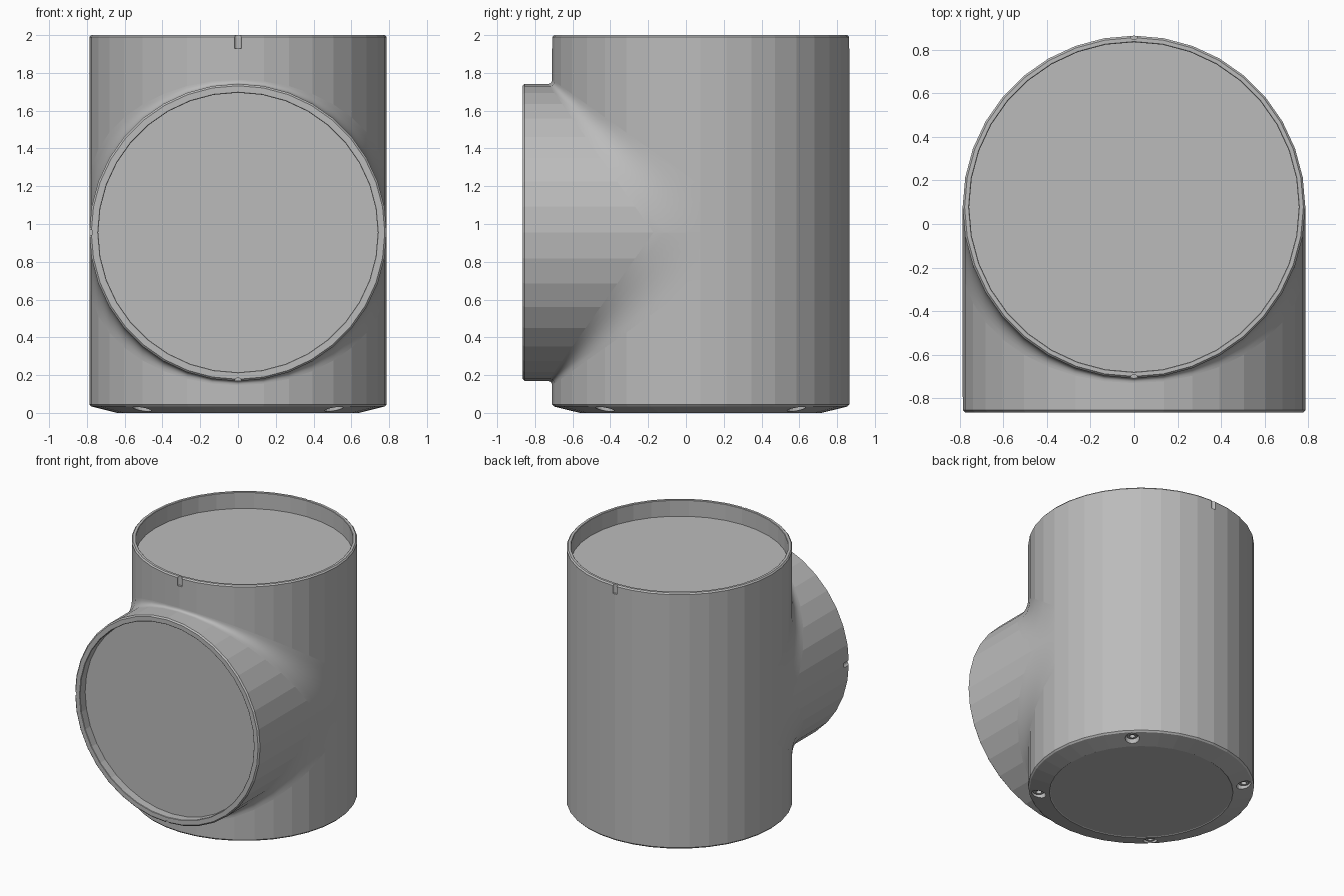
import bpy, bmesh, math
from mathutils import Matrix, Vector

if "Cube" in bpy.data.objects:
    bpy.data.objects.remove(bpy.data.objects["Cube"])

R, SEG = 0.787, 36          # pipe radius and sides
CY, CZ = 0.078, 0.955       # upright axis y, branch axis z
FRONT = -0.865              # branch mouth

grey = bpy.data.materials.new("light grey")
grey.use_nodes = True
grey.diffuse_color = (0.5, 0.5, 0.5, 1)
grey.node_tree.nodes["Principled BSDF"].inputs["Base Color"].default_value = (0.5, 0.5, 0.5, 1)


def add_object(name, bm, matrix=Matrix()):
    bmesh.ops.remove_doubles(bm, verts=bm.verts, dist=1e-5)
    bmesh.ops.recalc_face_normals(bm, faces=bm.faces)
    bm.transform(matrix)
    mesh = bpy.data.meshes.new(name)
    bm.to_mesh(mesh)
    bm.free()
    mesh.materials.append(grey)
    obj = bpy.data.objects.new(name, mesh)
    bpy.context.collection.objects.link(obj)
    return obj


def lathe(name, profile, matrix, seg=SEG):
    """Spin (radius, height) points about z into a closed solid."""
    bm = bmesh.new()
    rings = [[bm.verts.new((r * math.cos(math.tau * i / seg), r * math.sin(math.tau * i / seg), z))
              for i in range(seg)] for r, z in profile]
    for a, b in zip(rings, rings[1:]):
        for i in range(seg):
            j = (i + 1) % seg
            bm.faces.new((a[i], a[j], b[j], b[i]))
    bm.faces.new(rings[0])
    bm.faces.new(rings[-1])
    return add_object(name, bm, matrix)


def cut(target, name, radius, length, matrix):
    """Bore a round hole centred on the matrix origin."""
    tool = lathe(name, [(radius, -length / 2), (radius, length / 2)], matrix, 16)
    tool.hide_render = True
    tool.hide_viewport = True
    tool.display_type = 'WIRE'
    mod = target.modifiers.new(name, 'BOOLEAN')
    mod.operation, mod.solver, mod.object = 'DIFFERENCE', 'EXACT', tool


# Upright pipe with a recessed top and a shallow sloped base
upright = lathe("upright_pipe", [
    (0.757, 1.875), (0.757, 1.997), (0.76, 2), (0.778, 2), (R, 1.99),
    (R, 0.045), (0.777, 0.034), (0.64, 0), (0.634, 0.004)],
    Matrix.Translation((0, CY, 0)))

# Side branch, mouth facing the front
to_front = Matrix.Translation((0, 0, CZ)) @ Matrix.Rotation(math.pi / 2, 4, 'X')
mouth = -FRONT
branch = lathe("branch_pipe", [
    (0.74, mouth - 0.065), (0.74, mouth - 0.003), (0.743, mouth), (0.777, mouth),
    (R, mouth - 0.01), (R, -CY)], to_front)

# Alignment notches in both rims
for side in (-1, 1):
    cut(upright, "rim_notch_cutter", 0.018, 0.14, Matrix.Translation((0, CY + side * R, 2)))
for x, z in ((-R, CZ), (0, CZ - R)):
    cut(branch, "branch_notch_cutter", 0.018, 0.14,
        Matrix.Translation((x, FRONT, z)) @ Matrix.Rotation(math.pi / 2, 4, 'X'))

# Screw holes in the base slope, each with a socket screw
for i in range(4):
    ang = math.pi / 4 + i * math.pi / 2
    place = Matrix.Translation((0.717 * math.cos(ang), CY + 0.717 * math.sin(ang), 0))
    cut(upright, "screw_hole_cutter", 0.05, 0.14, place)
    lathe("base_screw", [(0.02, 0.06), (0.02, 0.035), (0.036, 0.035), (0.042, 0.042), (0.042, 0.08)],
          place, 16)

# Blend webs between branch and upright: widest at the sides, thin at the front
STEPS, ARC = SEG // 4, 8
bm = bmesh.new()
for sx in (-1, 1):
    for sz in (-1, 1):
        def point(x, u, w):
            return bm.verts.new((sx * x, CY - u, CZ + sz * w))

        rows = []
        for i in range(STEPS + 1):
            a = math.tau * i / SEG
            x, c = R * math.sin(a), R * math.cos(a)
            h = 0.25 + 0.71 * c
            upper, corner, lower = Vector((c, h)), Vector((c, c)), Vector((h, c))
            row = []
            for k in range(ARC + 1):
                t = k / ARC
                p = upper * (1 - t) ** 2 + corner * (2 * t * (1 - t)) + lower * t * t
                row.append(point(x, p.x, p.y))
            rows.append(row)
        for a, b in zip(rows, rows[1:]):
            for k in range(ARC):
                bm.faces.new((a[k], a[k + 1], b[k + 1], b[k]))
        # flat cheek closing the web at the side
        tip = point(R, 0, 0)
        for k in range(ARC):
            if (rows[-1][k].co - tip.co).length > 1e-4:
                bm.faces.new((rows[-1][k], rows[-1][k + 1], tip))
for f in bm.faces:
    f.smooth = True
web = add_object("blend_web", bm)

# Make every web face point outward
fix = bmesh.new()
fix.from_mesh(web.data)
for f in fix.faces:
    c = f.calc_center_median()
    if f.normal.dot(Vector((c.x, min(c.y - CY, 0), c.z - CZ))) < 0:
        f.normal_flip()
fix.to_mesh(web.data)
fix.free()
